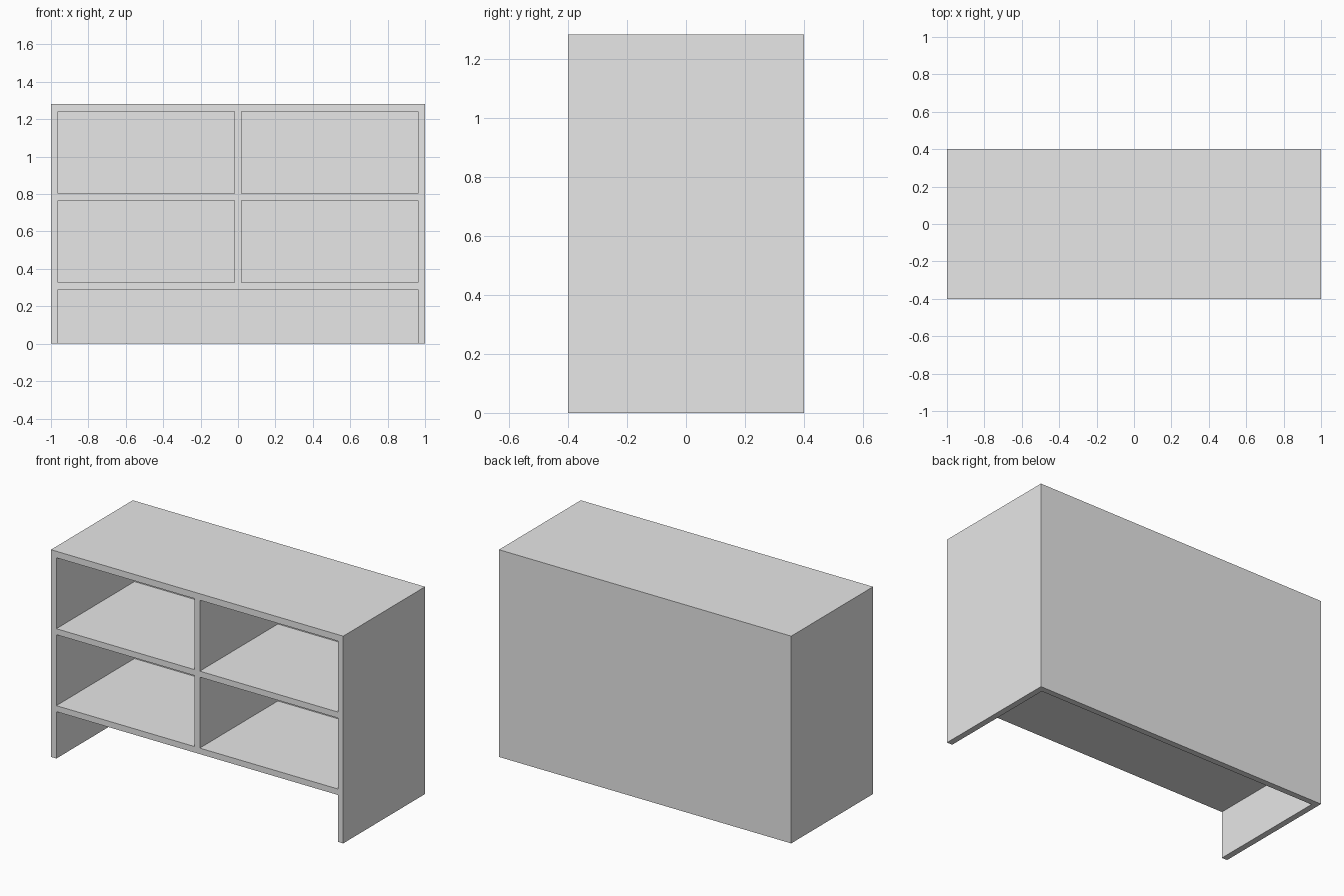
import bpy

# Remove the default cube
cube = bpy.data.objects.get("Cube")
if cube:
    bpy.data.objects.remove(cube, do_unlink=True)

# Overall size, board thickness and shelf heights
W, D, H, T = 2.0, 0.8, 1.282, 0.037
OPEN_H = 0.439
LOW_SHELF = 0.29
PAST = 0.1  # how far cutters reach outside the cabinet

# Single grey finish
grey = bpy.data.materials.new("plain grey")
grey.use_nodes = True
color = (0.8, 0.8, 0.8, 1.0)
grey.diffuse_color = color
grey.node_tree.nodes["Principled BSDF"].inputs["Base Color"].default_value = color


def box(name, low, high):
    """Axis-aligned box between two corners."""
    bpy.ops.mesh.primitive_cube_add(size=1)
    obj = bpy.context.object
    obj.name = name
    obj.location = [(a + b) / 2 for a, b in zip(low, high)]
    obj.scale = [b - a for a, b in zip(low, high)]
    bpy.ops.object.transform_apply(location=True, rotation=False, scale=True)
    return obj


def carve(body, low_x, high_x, low_z, high_z):
    """Cut one open-fronted compartment, leaving the back board."""
    cutter = box("compartment_cutter", (low_x, -D / 2 - PAST, low_z),
                 (high_x, D / 2 - T, high_z))
    cutter.hide_render = True
    mod = body.modifiers.new("compartment", "BOOLEAN")
    mod.operation = "DIFFERENCE"
    mod.solver = "EXACT"
    mod.object = cutter
    bpy.context.view_layer.objects.active = body
    bpy.ops.object.modifier_apply(modifier=mod.name)
    bpy.data.objects.remove(cutter, do_unlink=True)


# Cabinet with sides, top, back, shelves and divider in one piece
cabinet = box("shelf_cabinet", (-W / 2, -D / 2, 0), (W / 2, D / 2, H))
cabinet.data.materials.append(grey)

# Open space below the lowest shelf
inner = W / 2 - T
carve(cabinet, -inner, inner, -PAST, LOW_SHELF)

# Two rows of two compartments on either side of the divider
for row in range(2):
    floor = LOW_SHELF + T + row * (OPEN_H + T)
    for low_x, high_x in ((-inner, -T / 2), (T / 2, inner)):
        carve(cabinet, low_x, high_x, floor, floor + OPEN_H)

bpy.ops.object.select_all(action="DESELECT")
cabinet.select_set(True)
bpy.context.view_layer.objects.active = cabinet
bpy.ops.object.shade_flat()
